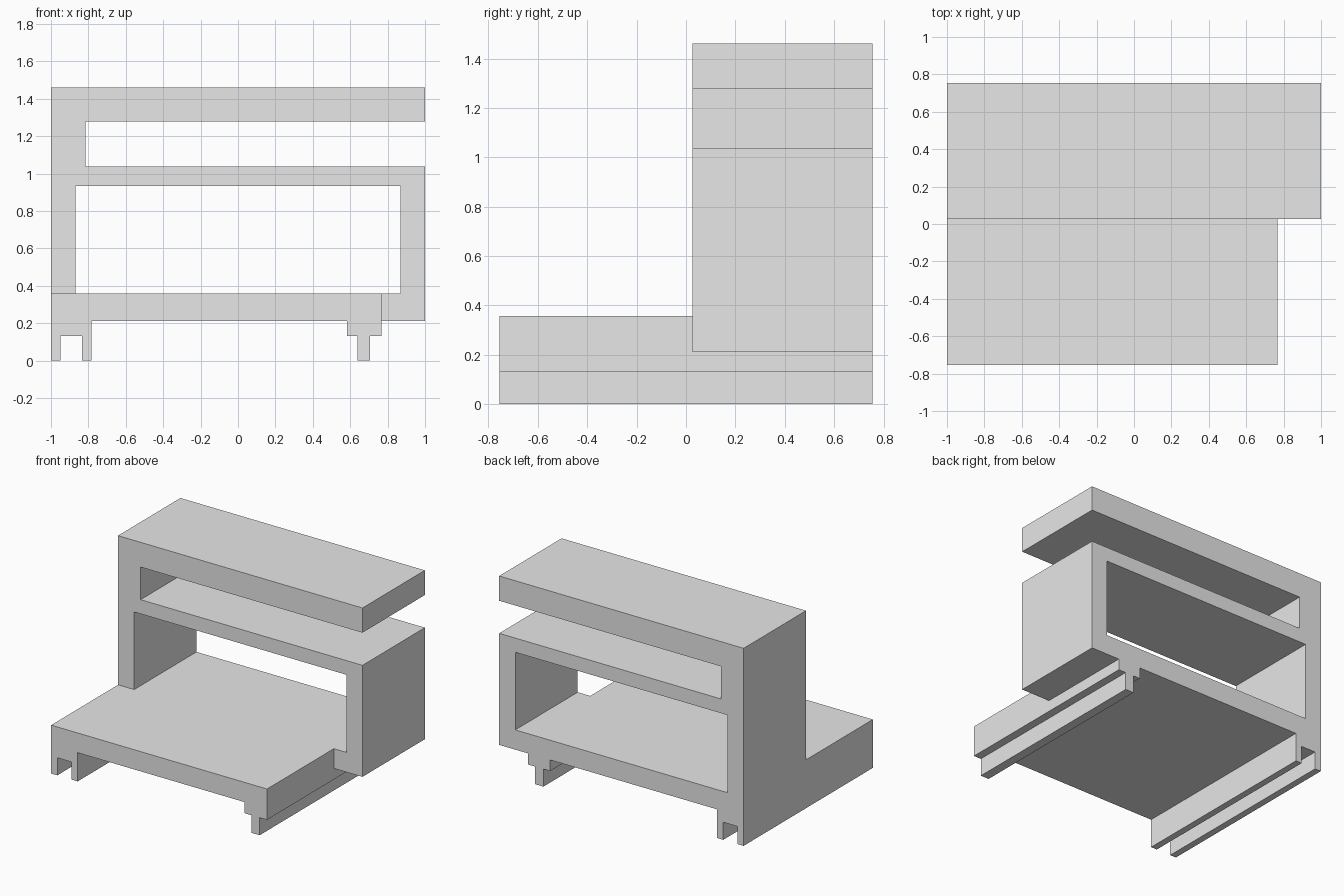
import bpy
import bmesh

cube = bpy.data.objects.get("Cube")
if cube:
    bpy.data.objects.remove(cube, do_unlink=True)

# Single plain grey for the whole model
grey = bpy.data.materials.new("plain grey")
grey.use_nodes = True
colour = (0.8, 0.8, 0.8, 1)
grey.diffuse_color = colour
for node in grey.node_tree.nodes:
    if node.type == 'BSDF_PRINCIPLED':
        node.inputs["Base Color"].default_value = colour


def extrude_profile(name, outline, front, back):
    """Extrude an (x, z) outline along y from front to back."""
    bm = bmesh.new()
    face = bm.faces.new([bm.verts.new((x, front, z)) for x, z in outline])
    result = bmesh.ops.extrude_face_region(bm, geom=[face], use_keep_orig=True)
    moved = [v for v in result["geom"] if isinstance(v, bmesh.types.BMVert)]
    bmesh.ops.translate(bm, vec=(0, back - front, 0), verts=moved)
    bmesh.ops.recalc_face_normals(bm, faces=bm.faces)
    mesh = bpy.data.meshes.new(name)
    bm.to_mesh(mesh)
    bm.free()
    mesh.materials.append(grey)
    obj = bpy.data.objects.new(name, mesh)
    bpy.context.collection.objects.link(obj)
    return obj


# Shared levels
FRONT, STEP, BACK = -0.755, 0.026, 0.755
RAIL, UNDER, DECK = 0.13, 0.212, 0.358
SHELF_LOW, SHELF_TOP = 0.932, 1.037
ROOF_LOW, ROOF_TOP = 1.278, 1.461
DECK_END = 0.766

# Base plate with a grooved rail on one side and a tongue rail on the other
extrude_profile("base_plate_with_rails", [
    (-1, 0), (-0.95, 0), (-0.95, RAIL), (-0.833, RAIL), (-0.833, 0),
    (-0.783, 0), (-0.783, UNDER), (0.583, UNDER), (0.583, RAIL),
    (0.638, RAIL), (0.638, 0), (0.706, 0), (0.706, RAIL),
    (DECK_END, RAIL), (DECK_END, DECK), (-1, DECK),
], FRONT, BACK)

# Rear frame: side posts, shelf and cantilevered roof
extrude_profile("rear_frame", [
    (-1, DECK), (-0.868, DECK), (-0.868, SHELF_LOW), (0.868, SHELF_LOW),
    (0.868, DECK), (DECK_END, DECK), (DECK_END, UNDER), (1, UNDER),
    (1, SHELF_TOP), (-0.815, SHELF_TOP), (-0.815, ROOF_LOW),
    (1, ROOF_LOW), (1, ROOF_TOP), (-1, ROOF_TOP),
], STEP, BACK)
